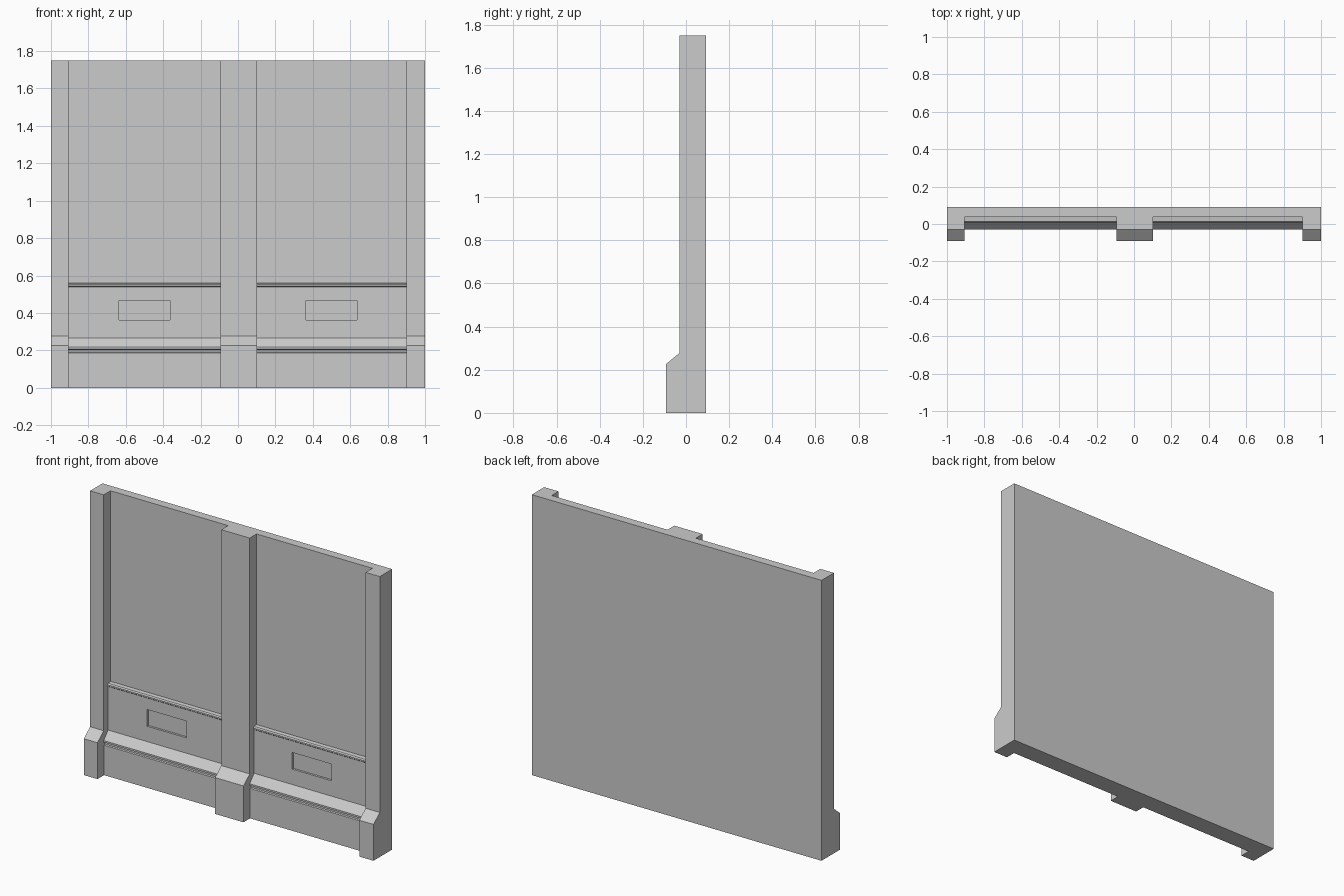
import bpy, bmesh

if "Cube" in bpy.data.objects:
    bpy.data.objects.remove(bpy.data.objects["Cube"])


def extrude_profile(name, profile, x0, x1):
    """Solid with a (y, z) cross-section running along x."""
    bm = bmesh.new()
    face = bm.faces.new([bm.verts.new((x0, y, z)) for y, z in profile])
    ext = bmesh.ops.extrude_face_region(bm, geom=[face])
    verts = [v for v in ext["geom"] if isinstance(v, bmesh.types.BMVert)]
    bmesh.ops.translate(bm, verts=verts, vec=(x1 - x0, 0, 0))
    bmesh.ops.recalc_face_normals(bm, faces=bm.faces)
    mesh = bpy.data.meshes.new(name)
    bm.to_mesh(mesh)
    bm.free()
    obj = bpy.data.objects.new(name, mesh)
    bpy.context.collection.objects.link(obj)
    return obj


def cut(target, cutter):
    cutter.hide_render = True
    mod = target.modifiers.new("cut", 'BOOLEAN')
    mod.operation = 'DIFFERENCE'
    mod.solver = 'EXACT'
    mod.object = cutter
    bpy.context.view_layer.objects.active = target
    bpy.ops.object.modifier_apply(modifier=mod.name)
    bpy.data.objects.remove(cutter)


# Wall slab with the pilaster cross-section, wide plinth at the foot
wall = extrude_profile("wall_panel", [
    (0.092, 0), (-0.092, 0), (-0.092, 0.227), (-0.03, 0.278),
    (-0.03, 1.75), (0.092, 1.75)], -1, 1)

# Space in front of each bay: skirting, groove, sloped sill, dado, rail, upper wall
bay = [
    (-0.3, -0.1), (-0.027, -0.1), (-0.027, 0.187), (-0.018, 0.19),
    (-0.018, 0.203), (-0.03, 0.206), (-0.03, 0.217), (0.013, 0.266),
    (0.013, 0.538), (0.007, 0.543), (0.007, 0.551), (0.013, 0.558),
    (0.037, 0.561), (0.037, 1.9), (-0.3, 1.9)]
# Small rectangular recess in each dado
recess = [(-0.2, 0.362), (0.026, 0.362), (0.026, 0.466), (-0.2, 0.466)]

for x0, x1, centre in ((-0.906, -0.094, -0.5), (0.102, 0.902, 0.5)):
    cut(wall, extrude_profile("bay_cutter", bay, x0, x1))
    cut(wall, extrude_profile("recess_cutter", recess, centre - 0.136, centre + 0.136))
